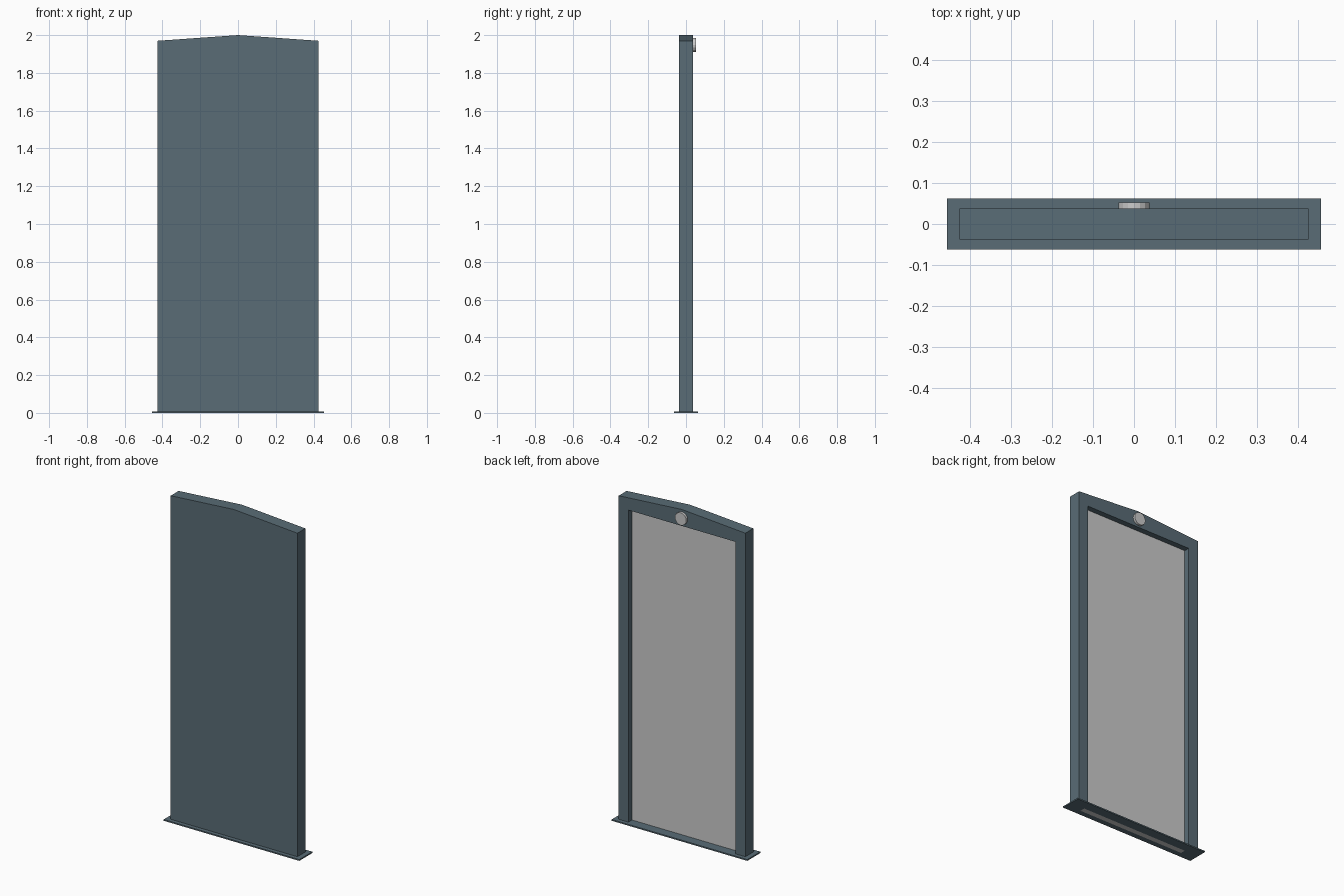
import bpy, bmesh, math

if "Cube" in bpy.data.objects:
    bpy.data.objects.remove(bpy.data.objects["Cube"])

slate = bpy.data.materials.new("slate")
slate.diffuse_color = (0.10, 0.15, 0.18, 1)
slate.use_nodes = True
slate.node_tree.nodes["Principled BSDF"].inputs["Base Color"].default_value = slate.diffuse_color


def prism(name, profile, y0, y1, mat=None):
    """Extrude an (x, z) outline from y0 to y1."""
    bm = bmesh.new()
    face = bm.faces.new([bm.verts.new((x, y0, z)) for x, z in profile])
    ext = bmesh.ops.extrude_face_region(bm, geom=[face])["geom"]
    bmesh.ops.translate(bm, vec=(0, y1 - y0, 0),
                        verts=[g for g in ext if isinstance(g, bmesh.types.BMVert)])
    bmesh.ops.recalc_face_normals(bm, faces=bm.faces)
    mesh = bpy.data.meshes.new(name)
    bm.to_mesh(mesh)
    bm.free()
    obj = bpy.data.objects.new(name, mesh)
    bpy.context.collection.objects.link(obj)
    if mat:
        mesh.materials.append(mat)
    return obj


def rect(half_width, z0, z1):
    return [(-half_width, z0), (half_width, z0), (half_width, z1), (-half_width, z1)]


def cut(obj, cutter):
    mod = obj.modifiers.new("cut", "BOOLEAN")
    mod.operation, mod.solver, mod.object = "DIFFERENCE", "EXACT", cutter
    bpy.context.view_layer.objects.active = obj
    bpy.ops.object.modifier_apply(modifier=mod.name)
    bpy.data.objects.remove(cutter)


W, D, BASE = 0.425, 0.038, 0.008      # body half width, half depth, base height
OPEN_W, OPEN_TOP = 0.36, 1.90         # recess half width and top
PANEL_Y0, PANEL_Y1 = -0.028, 0.004    # panel thickness range

# Body with a shallow peaked top and a recess open to the back
body = prism("door_body", [(-W, BASE), (W, BASE), (W, 1.97), (0, 2.0), (-W, 1.97)],
             -D, D, slate)
cut(body, prism("recess_cutter", rect(OPEN_W, -0.1, OPEN_TOP), PANEL_Y0, 0.1))

# Base plate with a slot for the panel
base = prism("base_plate", rect(0.455, 0, BASE), -0.0625, 0.0625, slate)
cut(base, prism("slot_cutter", rect(OPEN_W, -0.1, 0.1), PANEL_Y0, PANEL_Y1))

# Recessed grey panel reaching down through the base
prism("inset_panel", rect(OPEN_W, 0, OPEN_TOP), PANEL_Y0, PANEL_Y1)

# Round boss above the panel on the back
ring = [(0.038 * math.cos(i * math.tau / 16), 1.948 + 0.038 * math.sin(i * math.tau / 16))
        for i in range(16)]
prism("round_boss", ring, D, 0.0525)
